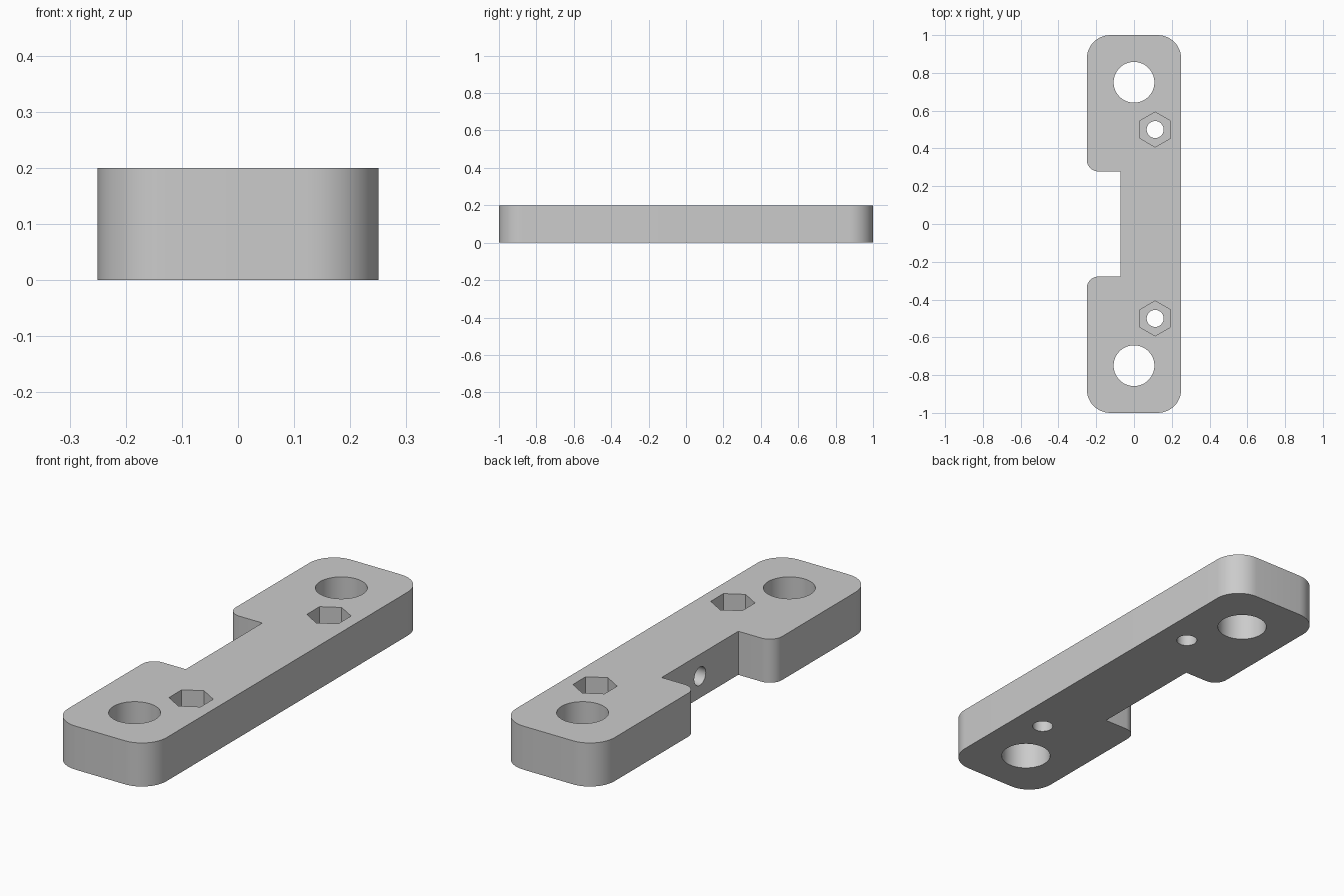
import bpy, bmesh, math

if "Cube" in bpy.data.objects:
    bpy.data.objects.remove(bpy.data.objects["Cube"])

H = 0.2                      # plate thickness
grey = bpy.data.materials.new("light_grey")
grey.diffuse_color = (0.6, 0.6, 0.6, 1)
grey.use_nodes = True
grey.node_tree.nodes["Principled BSDF"].inputs["Base Color"].default_value = grey.diffuse_color


def prism(name, pts, z0, z1):
    """Extrude a counter-clockwise xy outline from z0 to z1."""
    bm = bmesh.new()
    face = bm.faces.new([bm.verts.new((x, y, z0)) for x, y in pts])
    top = bmesh.ops.extrude_face_region(bm, geom=[face])
    verts = [v for v in top["geom"] if isinstance(v, bmesh.types.BMVert)]
    bmesh.ops.translate(bm, verts=verts, vec=(0, 0, z1 - z0))
    bmesh.ops.recalc_face_normals(bm, faces=bm.faces[:])
    mesh = bpy.data.meshes.new(name)
    bm.to_mesh(mesh)
    bm.free()
    ob = bpy.data.objects.new(name, mesh)
    bpy.context.collection.objects.link(ob)
    mesh.materials.append(grey)
    return ob


def arc(cx, cy, r, start, sweep=90, n=12):
    return [(cx + r * math.cos(math.radians(start + sweep * i / n)),
             cy + r * math.sin(math.radians(start + sweep * i / n)))
            for i in range(n + 1)]


def ring(cx, cy, r, n, start=0):
    return arc(cx, cy, r, start, 360, n)[:-1]


# Plate outline: rounded bar with a notch in the left side
W, L, R, r = 0.25, 1.0, 0.125, 0.0625
NX, NY = -0.071, 0.278
outline = (arc(W - R, -L + R, R, -90) + arc(W - R, L - R, R, 0)
           + arc(-W + R, L - R, R, 90)
           + arc(-W + r, NY + r, r, 180) + [(NX, NY), (NX, -NY)]
           + arc(-W + r, -NY - r, r, 90)
           + arc(-W + R, -L + R, R, 180))
plate = prism("mounting_plate", outline, 0, H)

# Cutters: mounting holes, screw holes and hexagonal nut pockets at both ends
cutters = []
for s in (-1, 1):
    cutters += [
        prism("mounting_hole_cutter", ring(0, 0.75 * s, 0.108, 48), -0.1, H + 0.1),
        prism("screw_hole_cutter", ring(0.112, 0.5 * s, 0.045, 32), -0.1, H + 0.1),
        prism("nut_pocket_cutter", ring(0.112, 0.5 * s, 0.0925, 6, 90), 0.1, H + 0.1)]

# Blind hole in the notch wall, running along x
side = prism("side_hole_cutter", ring(0, 0, 0.042, 32), -0.1, 0.2)
side.rotation_euler = (0, math.pi / 2, 0)
side.location = (NX, 0, H / 2)
cutters.append(side)

bpy.context.view_layer.update()
bpy.context.view_layer.objects.active = plate
plate.select_set(True)
for c in cutters:
    c.hide_render = True
    mod = plate.modifiers.new("cut", 'BOOLEAN')
    mod.operation = 'DIFFERENCE'
    mod.solver = 'EXACT'
    mod.object = c
    bpy.ops.object.modifier_apply(modifier=mod.name)
for c in cutters:
    bpy.data.objects.remove(c)

bpy.ops.object.shade_smooth_by_angle(angle=math.radians(30))
